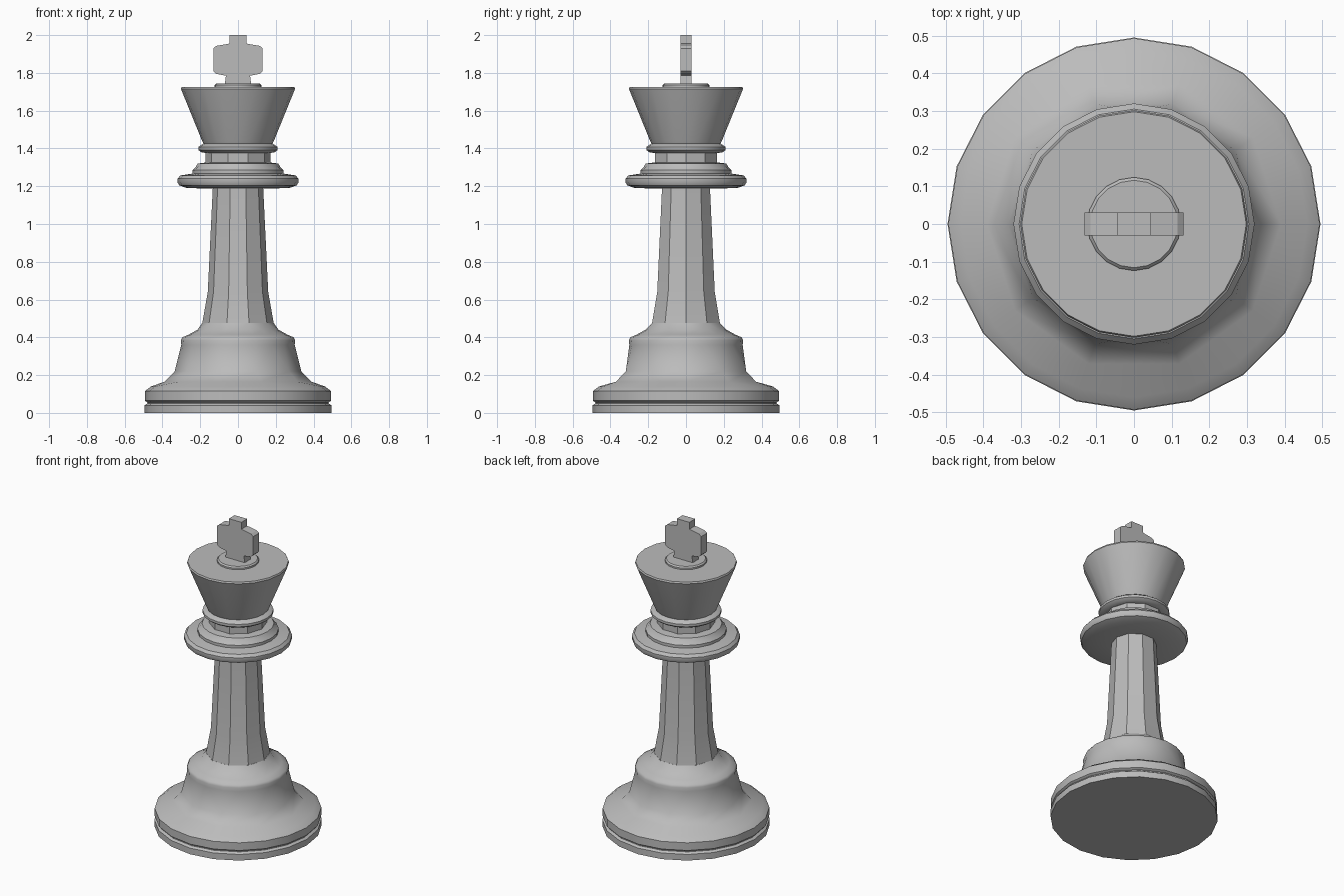
import bpy, bmesh, math

if "Cube" in bpy.data.objects:
    bpy.data.objects.remove(bpy.data.objects["Cube"], do_unlink=True)

grey = bpy.data.materials.new("plain grey")
grey.use_nodes = True
COLOUR = (0.5, 0.5, 0.5, 1)
grey.diffuse_color = COLOUR
grey.node_tree.nodes["Principled BSDF"].inputs["Base Color"].default_value = COLOUR


def finish(name, bm, angle):
    bmesh.ops.recalc_face_normals(bm, faces=bm.faces)
    mesh = bpy.data.meshes.new(name)
    bm.to_mesh(mesh)
    bm.free()
    mesh.materials.append(grey)
    ob = bpy.data.objects.new(name, mesh)
    bpy.context.collection.objects.link(ob)
    bpy.ops.object.select_all(action="DESELECT")
    ob.select_set(True)
    bpy.context.view_layer.objects.active = ob
    if angle:
        bpy.ops.object.shade_smooth_by_angle(angle=math.radians(angle))
    return ob


def turned(name, rings, angle=35):
    """Turned part from (radius, height, sides); side counts may halve between rings."""
    bm = bmesh.new()
    loops = []
    for r, z, n in rings:
        loops.append([bm.verts.new((r * math.cos(math.tau * i / n),
                                    r * math.sin(math.tau * i / n), z)) for i in range(n)])
    for low, high in zip(loops, loops[1:]):
        a, b = len(low), len(high)
        if a == b:
            for i in range(a):
                j = (i + 1) % a
                bm.faces.new((low[i], low[j], high[j], high[i]))
        else:
            fine, coarse = (low, high) if a > b else (high, low)
            n, m = len(fine), len(coarse)
            for i in range(m):
                k, j = 2 * i, (i + 1) % m
                bm.faces.new((coarse[i], fine[k], fine[k + 1]))
                bm.faces.new((coarse[i], fine[k + 1], coarse[j]))
                bm.faces.new((coarse[j], fine[k + 1], fine[(k + 2) % n]))
    bm.faces.new(loops[0])
    bm.faces.new(loops[-1])
    return finish(name, bm, angle)


# Plinth and grooved foot
turned("plinth", [(0.495, 0, 20), (0.495, 0.04, 20), (0.48, 0.05, 20), (0.48, 0.06, 20)])

# Foot narrows to a ten-sided waist, then widens to a round shoulder
turned("foot", [(0.48, 0.055, 20), (0.493, 0.065, 20), (0.493, 0.115, 20),
                (0.46, 0.14, 20), (0.39, 0.165, 10), (0.335, 0.22, 10),
                (0.30, 0.36, 20), (0.303, 0.385, 20), (0.295, 0.4, 20),
                (0.26, 0.415, 20), (0.215, 0.44, 20), (0.19, 0.475, 10)], 45)

# Ten-sided flared stem
turned("stem", [(0.19, 0.47, 10), (0.16, 0.64, 10), (0.133, 1.2, 10)], 25)

# Stepped collar
turned("collar", [(0.13, 1.188, 20), (0.27, 1.19, 20), (0.312, 1.205, 20),
                  (0.32, 1.22, 20), (0.32, 1.24, 20), (0.305, 1.257, 20),
                  (0.24, 1.267, 20), (0.24, 1.285, 20), (0.225, 1.30, 20),
                  (0.213, 1.32, 20), (0.16, 1.327, 20)])

# Neck and its ring
turned("neck", [(0.172, 1.32, 10), (0.172, 1.39, 10)], 25)
turned("neck_ring", [(0.165, 1.375, 20), (0.195, 1.38, 20), (0.21, 1.392, 20),
                     (0.21, 1.408, 20), (0.185, 1.425, 20)])

# Flared crown with a small disc on top
turned("crown", [(0.18, 1.42, 20), (0.19, 1.44, 20), (0.302, 1.715, 20), (0.298, 1.725, 20)])
turned("crown_disc", [(0.124, 1.72, 20), (0.124, 1.735, 20), (0.116, 1.743, 20)])

# Cross: half outline mirrored, then extruded front to back
half = [(0.07, 1.735), (0.064, 1.785), (0.115, 1.795), (0.131, 1.81),
        (0.131, 1.93), (0.115, 1.943), (0.045, 1.955), (0.045, 2.0)]
outline = half + [(-x, z) for x, z in reversed(half)]
bm = bmesh.new()
face = bm.faces.new([bm.verts.new((x, -0.03, z)) for x, z in outline])
back = bmesh.ops.extrude_face_region(bm, geom=[face])["geom"]
bmesh.ops.translate(bm, vec=(0, 0.06, 0),
                    verts=[v for v in back if isinstance(v, bmesh.types.BMVert)])
finish("cross", bm, 0)
